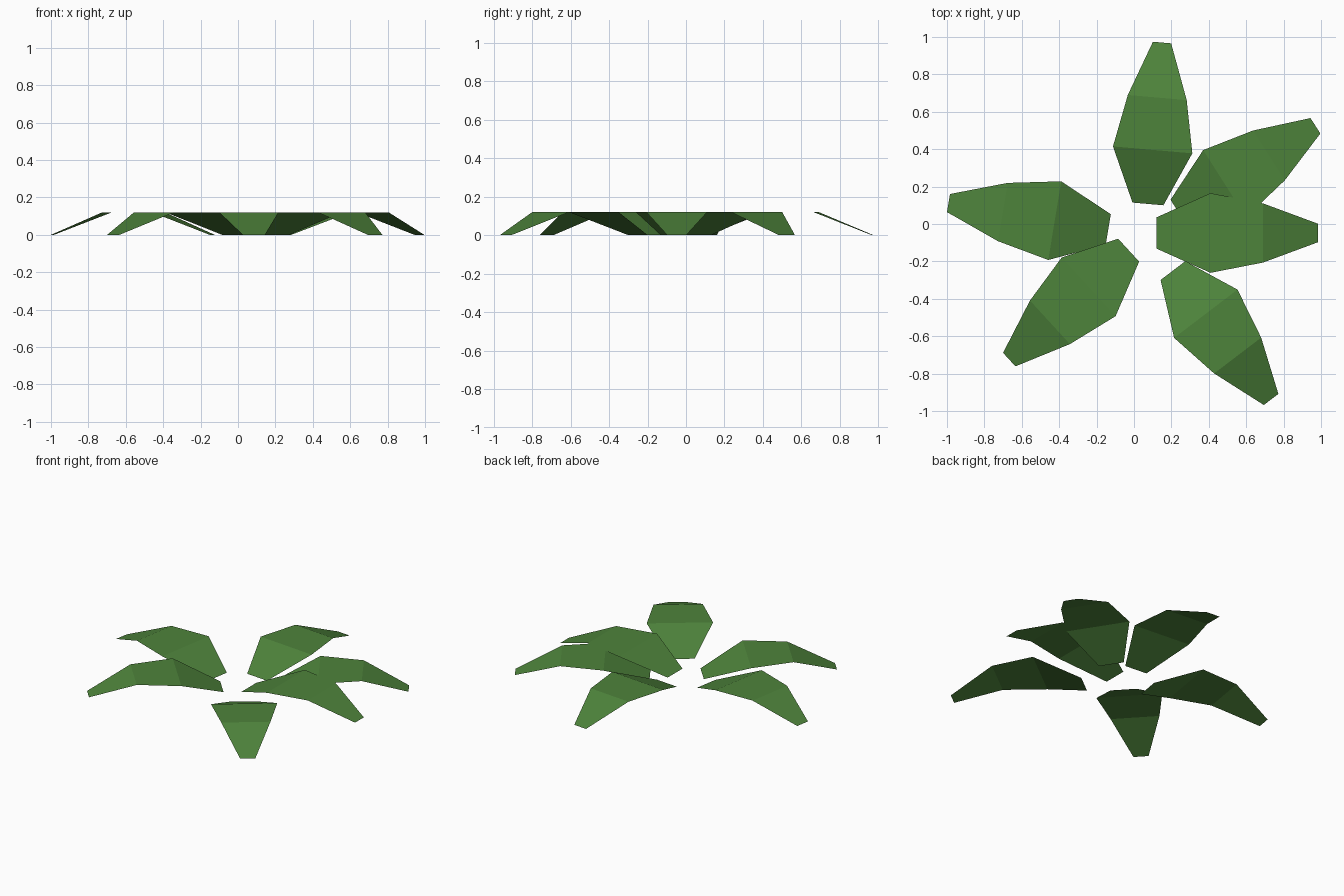
import bpy
import math

if "Cube" in bpy.data.objects:
    bpy.data.objects.remove(bpy.data.objects["Cube"])

# Leaf green
green = bpy.data.materials.new("leaf_green")
green.diffuse_color = (0.076, 0.228, 0.044, 1)
green.use_nodes = True
green.node_tree.nodes["Principled BSDF"].inputs["Base Color"].default_value = green.diffuse_color

# Leaf cross-lines: distance back from the tip, half width, height
SECTIONS = [(0.866, 0.083, 0.0), (0.576, 0.213, 0.12),
            (0.295, 0.158, 0.12), (0.0, 0.049, 0.0)]


def leaf(name, tip_x, tip_y, degrees):
    """Folded leaf of three flat panels, pointing outward along the angle."""
    a = math.radians(degrees)
    c, s = math.cos(a), math.sin(a)
    verts = []
    for back, half, z in SECTIONS:
        for w in (-half, half):
            verts.append((tip_x - back * c - w * s, tip_y - back * s + w * c, z))
    faces = [(2 * i, 2 * i + 2, 2 * i + 3, 2 * i + 1) for i in range(len(SECTIONS) - 1)]
    mesh = bpy.data.meshes.new(name)
    mesh.from_pydata(verts, [], faces)
    mesh.materials.append(green)
    obj = bpy.data.objects.new(name, mesh)
    bpy.context.collection.objects.link(obj)
    return obj


# Ring of six leaves: tip position and direction
leaf("leaf_right", 0.985, -0.048, 0)
leaf("leaf_back_right", 0.970, 0.525, 32.5)
leaf("leaf_back", 0.150, 0.970, 85)
leaf("leaf_left", -0.992, 0.112, 170.6)
leaf("leaf_front_left", -0.667, -0.725, 222.5)
leaf("leaf_front_right", 0.733, -0.938, -52.7)
